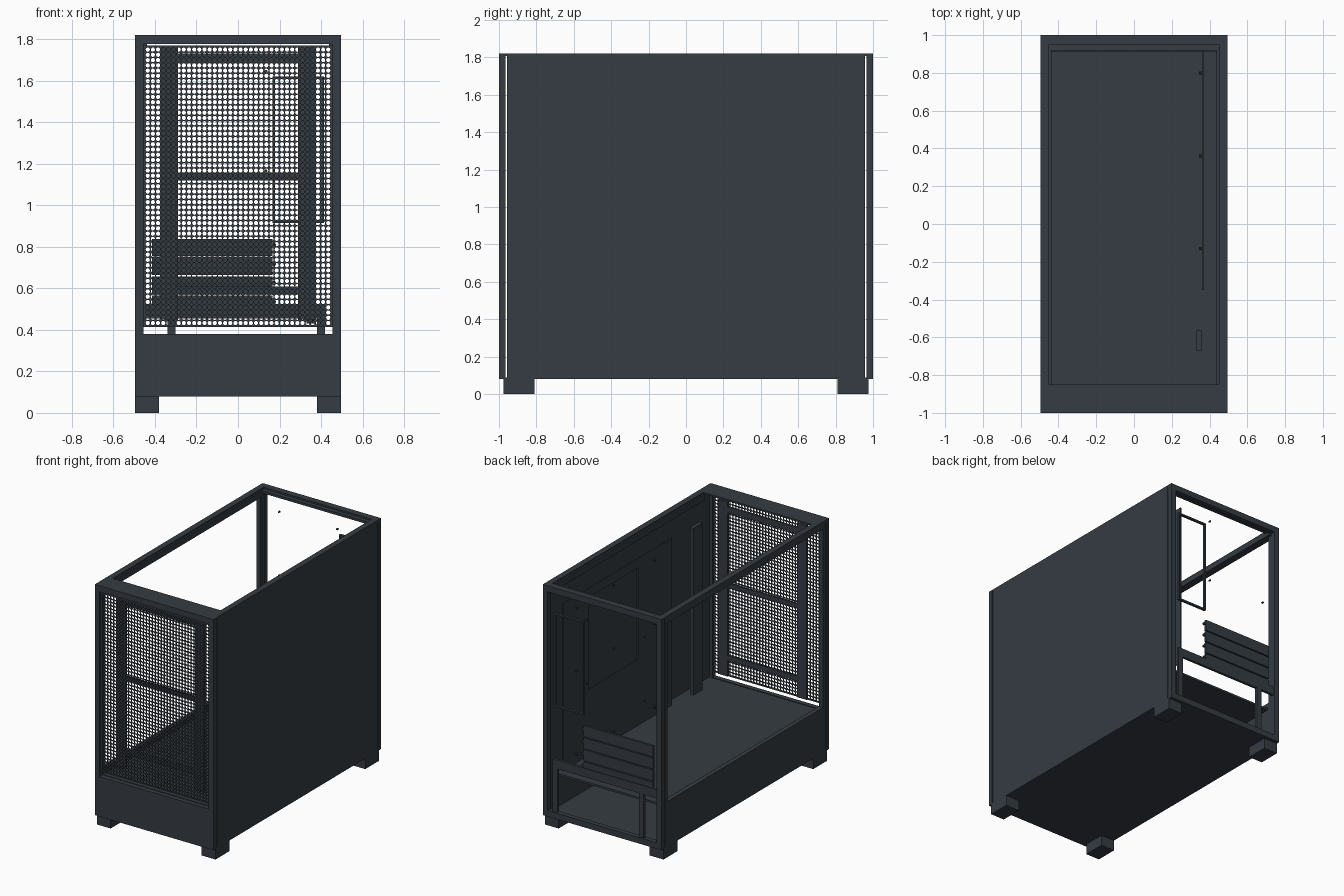
import bpy, bmesh, math

cube = bpy.data.objects.get("Cube")
if cube:
    bpy.data.objects.remove(cube, do_unlink=True)

# Single dark slate finish
slate = bpy.data.materials.new("dark_slate")
slate.use_nodes = True
COLOUR = (0.036, 0.045, 0.055, 1)
slate.diffuse_color = COLOUR
bsdf = slate.node_tree.nodes["Principled BSDF"]
bsdf.inputs["Base Color"].default_value = COLOUR
bsdf.inputs["Roughness"].default_value = 0.6


def finish(name, bm):
    mesh = bpy.data.meshes.new(name)
    bmesh.ops.recalc_face_normals(bm, faces=bm.faces)
    bm.to_mesh(mesh)
    bm.free()
    mesh.materials.append(slate)
    ob = bpy.data.objects.new(name, mesh)
    bpy.context.collection.objects.link(ob)
    return ob


def box(name, x, y, z):
    """Box from its (min, max) range along each axis."""
    bm = bmesh.new()
    bmesh.ops.create_cube(bm, size=1)
    for v in bm.verts:
        v.co = [lo + (c + 0.5) * (hi - lo) for c, (lo, hi) in zip(v.co, (x, y, z))]
    return finish(name, bm)


def frame(name, x, y, z, w):
    """Upright rectangular frame with bars of width w."""
    for side, r in (("right", (x[0], x[0] + w)), ("left", (x[1] - w, x[1]))):
        box(f"{name}_{side}_bar", r, y, z)
    inner = (x[0] + w, x[1] - w)
    for side, r in (("bottom", (z[0], z[0] + w)), ("top", (z[1] - w, z[1]))):
        box(f"{name}_{side}_bar", inner, y, r)


def peg(name, pos, radius, length, along_x):
    """Small round pin lying along x or y."""
    bm = bmesh.new()
    bmesh.ops.create_cone(bm, cap_ends=True, segments=10, radius1=radius,
                          radius2=radius, depth=length)
    ob = finish(name, bm)
    ob.location = pos
    ob.rotation_euler[1 if along_x else 0] = math.pi / 2


W, IN = 0.495, 0.455       # outer and inner half widths
BASE, TOP = 0.08, 1.82
FRONT, BACK = (-1, -0.964), (0.964, 1)
SIDE = (-0.956, 0.956)

# Feet and bottom plate
for sx, xr in (("right", (-W, -0.38)), ("left", (0.38, W))):
    for sy, yr in (("front", (-0.975, -0.81)), ("back", (0.81, 0.975))):
        box(f"foot_{sx}_{sy}", xr, yr, (0, BASE))
box("bottom_plate", (-W, W), (-1, 1), (BASE, 0.09))

# Top rim around the open roof, with an inner ledge on three sides
RIM = (1.808, TOP)
LEDGE = (1.765, RIM[0])
box("top_rim_front", (-W, W), (-1, -0.85), RIM)
box("top_rim_back", (-W, W), (0.95, 1), RIM)
for name, s in (("right", -1), ("left", 1)):
    edge = tuple(sorted((s * W, s * 0.45)))
    box(f"top_rim_{name}", edge, (-0.85, 0.95), RIM)
    rail = tuple(sorted((s * 0.475, s * 0.438)))
    box(f"top_rail_{name}", rail, (-0.85, 0.956), LEDGE)
box("top_ledge_back", (-0.438, 0.438), (0.918, 0.956), (1.79, RIM[0]))

# Front and back uprights with headers
for name, y in (("front", FRONT), ("back", BACK)):
    for s, side in ((-1, "right"), (1, "left")):
        post = tuple(sorted((s * W, s * IN)))
        box(f"{name}_post_{side}", post, y, (0.09, RIM[0]))
    box(f"{name}_header", (-IN, IN), y, (1.775, RIM[0]))
box("front_lower_panel", (-IN, IN), FRONT, (0.09, 0.38))
box("back_sill", (-IN, IN), BACK, (0.09, 0.125))

# Closed left side, open right side with its lower strip and frame
box("left_side_panel", (0.475, W), SIDE, (0.09, RIM[0]))
box("right_lower_strip", (-W, -0.46), SIDE, (0.09, 0.42))
box("right_top_bar", (-W, -0.475), SIDE, LEDGE)
box("right_frame_front", (-W, -0.46), (-0.956, -0.925), (0.42, 1.765))
box("right_frame_back", (-W, -0.46), (0.925, 0.956), (0.42, 1.765))

# Compartment cover forming the inner floor
box("inner_floor", (-0.46, 0.475), (-0.956, 0.915), (0.365, 0.38))

# Perforated front mesh: each cell is a square ring around an eight-sided hole
COLS, ROWS, Z0, Z1 = 36, 53, 0.42, 1.762
MESH_X, MESH_Y = 0.447, -0.985
dx, dz = 2 * MESH_X / COLS, (Z1 - Z0) / ROWS
bm = bmesh.new()
for i in range(COLS):
    for j in range(ROWS):
        cx, cz = -MESH_X + (i + 0.5) * dx, Z0 + (j + 0.5) * dz
        outer, hole = [], []
        for k in range(8):
            c, s = math.cos(k * math.pi / 4), math.sin(k * math.pi / 4)
            sq = max(abs(c), abs(s))
            outer.append(bm.verts.new((cx + c / sq * dx / 2, MESH_Y, cz + s / sq * dz / 2)))
            hole.append(bm.verts.new((cx + c * 0.42 * dx, MESH_Y, cz + s * 0.42 * dz)))
        for k in range(8):
            n = (k + 1) % 8
            bm.faces.new((outer[k], outer[n], hole[n], hole[k]))
bmesh.ops.remove_doubles(bm, verts=bm.verts, dist=0.0005)
mesh_panel = finish("front_mesh", bm)
solid = mesh_panel.modifiers.new("thickness", 'SOLIDIFY')
solid.thickness = 0.006
solid.offset = 0
frame("mesh_border", (-IN, IN), (-0.99, -0.98), (0.414, 1.77), 0.009)

# Fan mounting rack behind the mesh
RACK = (-0.925, -0.91)
box("fan_rail_right", (-0.37, -0.29), RACK, (0.45, 1.765))
box("fan_rail_left", (0.29, 0.37), RACK, (0.45, 1.765))
for name, z in (("top", (1.685, 1.73)), ("middle", (1.12, 1.155)), ("bottom", (0.57, 0.608))):
    box(f"fan_crossbar_{name}", (-0.29, 0.29), RACK, z)

# Board tray around its access window, standoffs and cable cover
TRAY = (0.36, 0.37)
WINDOW = (0.93, 1.62)
box("tray_lower", TRAY, (-0.35, 0.95), (0.43, WINDOW[0]))
box("tray_upper", TRAY, (-0.35, 0.95), (WINDOW[1], 1.69))
box("tray_front", TRAY, (-0.35, 0.06), WINDOW)
box("tray_back", TRAY, (0.65, 0.95), WINDOW)
for y in (0.8, 0.36, -0.13):
    for z in (1.61, 1.13, 0.5):
        peg("standoff", (0.353, y, z), 0.008, 0.018, True)
box("cable_cover", (0.33, 0.36), (-0.67, -0.56), (0.43, 1.69))

# Back: port frame, slot covers, fan screws and power supply opening
frame("port_frame", (0.165, 0.415), (0.967, 0.985), (0.915, 1.62), 0.012)
for i in range(4):
    top = 0.838 - i * 0.091
    box(f"slot_cover_{i + 1}", (-0.415, 0.165), (0.968, 0.985), (top - 0.083, top))
    peg("slot_screw", (0.173, 0.977, top - 0.03), 0.01, 0.02, False)
for x in (-0.35, 0.135):
    for z in (1.645, 1.165):
        peg("fan_screw", (x, 0.992, z), 0.007, 0.014, False)
BAY = (0.97, 0.99)
box("bay_top_bar", (-IN, 0.42), BAY, (0.455, 0.52))
box("bay_right_bar", (-0.34, -0.3), BAY, (0.125, 0.455))
box("bay_left_bar", (0.38, 0.42), BAY, (0.125, 0.455))
